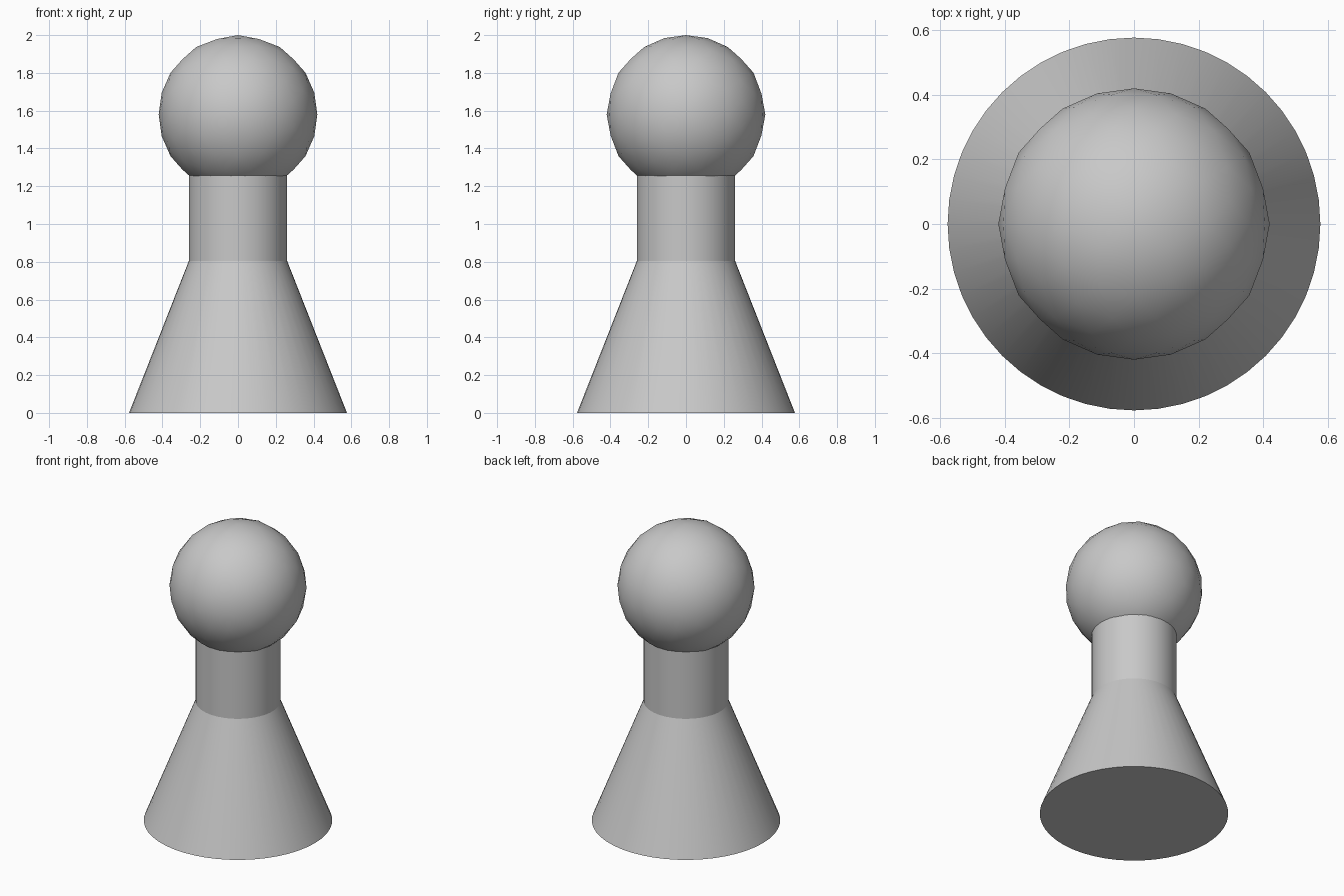
import bpy, bmesh, math
from mathutils import Vector

cube = bpy.data.objects.get("Cube")
if cube:
    bpy.data.objects.remove(cube, do_unlink=True)

BASE_RADIUS, NECK_RADIUS, HEAD_RADIUS = 0.577, 0.26, 0.42
SHOULDER_Z, HEAD_Z = 0.805, 1.58
SIDES = 48

grey = bpy.data.materials.new("plain grey")
grey.use_nodes = True
grey.diffuse_color = (0.58, 0.58, 0.58, 1)
grey.node_tree.nodes["Principled BSDF"].inputs["Base Color"].default_value = grey.diffuse_color


def finish(obj, name, angle):
    obj.name = name
    obj.data.materials.append(grey)
    bpy.ops.object.select_all(action="DESELECT")
    obj.select_set(True)
    bpy.context.view_layer.objects.active = obj
    bpy.ops.object.shade_smooth_by_angle(angle=math.radians(angle))


def round_part(name, bottom_radius, top_radius, bottom, top):
    bpy.ops.mesh.primitive_cone_add(
        vertices=SIDES, radius1=bottom_radius, radius2=top_radius,
        depth=top - bottom, location=(0, 0, (bottom + top) / 2))
    finish(bpy.context.object, name, 30)


# Flared body and straight neck, the neck ending inside the head
round_part("body", BASE_RADIUS, NECK_RADIUS, 0, SHOULDER_Z)
round_part("neck", NECK_RADIUS, NECK_RADIUS, SHOULDER_Z, 1.4)

# Ball head: an axis-aligned icosahedron, split twice and rounded
bm = bmesh.new()
golden = (1 + math.sqrt(5)) / 2
for a in (-1, 1):
    for b in (-golden, golden):
        for corner in ((a, b, 0), (0, a, b), (b, 0, a)):
            bm.verts.new(Vector(corner).normalized())
bmesh.ops.convex_hull(bm, input=bm.verts[:])
for level in range(2):
    bmesh.ops.subdivide_edges(bm, edges=bm.edges[:], cuts=1, use_grid_fill=True)
    for v in bm.verts:
        v.co.normalize()
bmesh.ops.scale(bm, vec=(HEAD_RADIUS,) * 3, verts=bm.verts[:])
bmesh.ops.recalc_face_normals(bm, faces=bm.faces[:])
mesh = bpy.data.meshes.new("head")
bm.to_mesh(mesh)
bm.free()
head = bpy.data.objects.new("head", mesh)
head.location.z = HEAD_Z
bpy.context.collection.objects.link(head)
finish(head, "head", 60)
